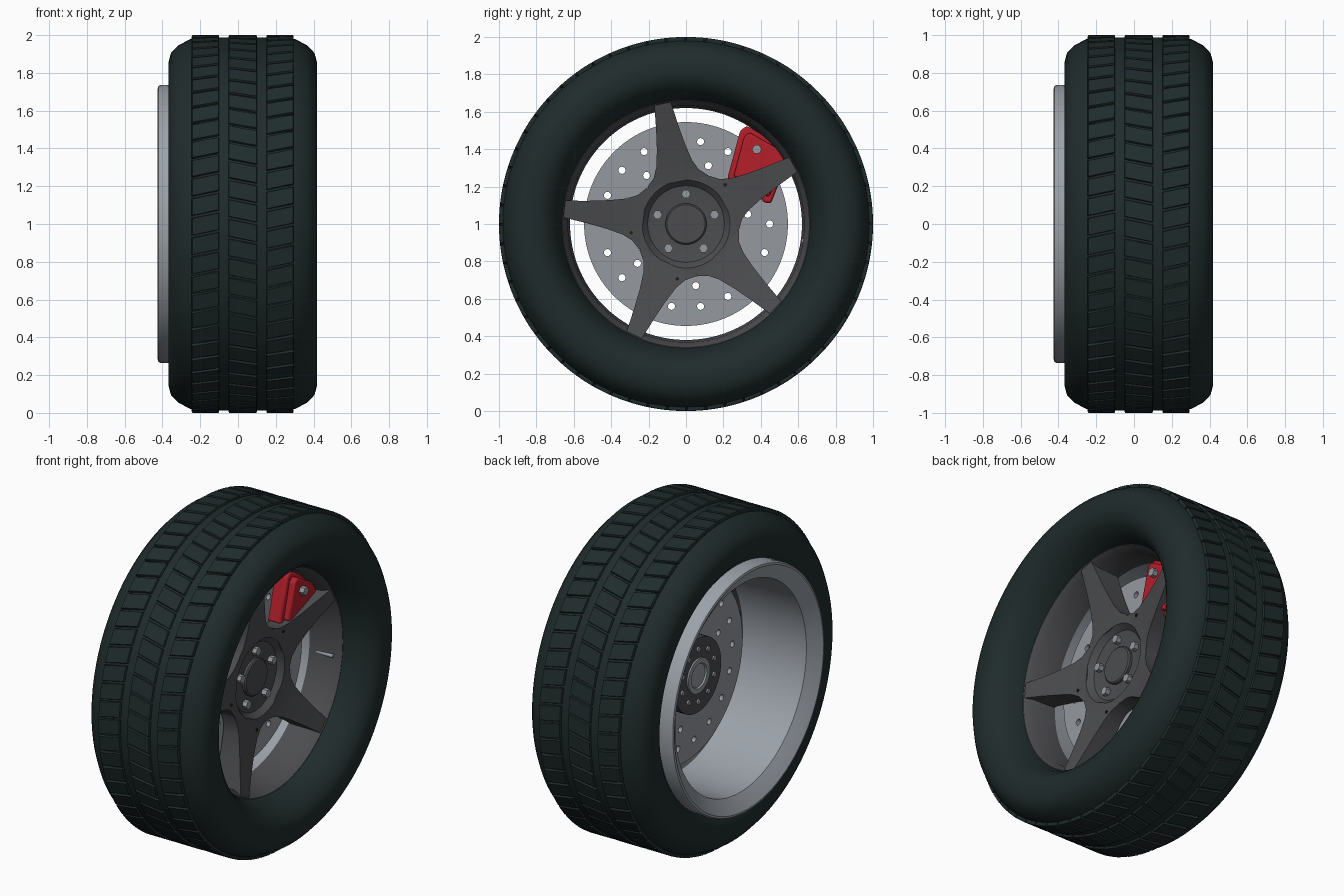
import bpy, bmesh
from math import cos, sin, radians
from mathutils import Vector

if "Cube" in bpy.data.objects:
    bpy.data.objects.remove(bpy.data.objects["Cube"])


def material(name, r, g, b, rough=0.6):
    m = bpy.data.materials.new(name)
    m.use_nodes = True
    m.diffuse_color = (r, g, b, 1)
    bsdf = m.node_tree.nodes["Principled BSDF"]
    bsdf.inputs["Base Color"].default_value = (r, g, b, 1)
    bsdf.inputs["Roughness"].default_value = rough
    return m


RUBBER = material("dark rubber", 0.014, 0.0245, 0.0245)
DARK = material("dark grey metal", 0.072, 0.073, 0.079)
SILVER = material("silver metal", 0.33, 0.36, 0.40)
STEEL = material("brake steel", 0.30, 0.32, 0.345)
RED = material("red paint", 0.46, 0.014, 0.024)
BLACK = material("black", 0.01, 0.01, 0.01)


def polar(x, r, deg, centre=(0, 1)):
    a = radians(deg)
    return Vector((x, centre[0] + r * cos(a), centre[1] + r * sin(a)))


def finish(name, bm, mat, bevel=0, smooth=True):
    bmesh.ops.remove_doubles(bm, verts=bm.verts, dist=1e-5)
    bmesh.ops.recalc_face_normals(bm, faces=bm.faces)
    me = bpy.data.meshes.new(name)
    bm.to_mesh(me)
    bm.free()
    ob = bpy.data.objects.new(name, me)
    bpy.context.collection.objects.link(ob)
    me.materials.append(mat)
    bpy.ops.object.select_all(action="DESELECT")
    ob.select_set(True)
    bpy.context.view_layer.objects.active = ob
    if smooth:
        bpy.ops.object.shade_smooth_by_angle(angle=radians(32))
    if bevel:
        mod = ob.modifiers.new("bevel", "BEVEL")
        mod.width, mod.segments = bevel, 2
    return ob


def spin(bm, profile, seg=96, centre=(0, 1)):
    """Revolve a closed (x, radius) profile about the axle direction."""
    rings = [[bm.verts.new(polar(x, max(r, 1e-7), 360 * i / seg, centre)) for x, r in profile]
             for i in range(seg)]
    n = len(profile)
    for i in range(seg):
        a, b = rings[i], rings[(i + 1) % seg]
        for j in range(n):
            k = (j + 1) % n
            if profile[j][1] > 0 or profile[k][1] > 0:
                bm.faces.new((a[j], a[k], b[k], b[j]))


def lathe(name, profile, mat, seg=96, smooth=True):
    bm = bmesh.new()
    spin(bm, profile, seg)
    return finish(name, bm, mat, smooth=smooth)


def studs(name, x0, x1, r, spots, mat, seg=12, smooth=True):
    """Small cylinders along x at (radius, angle) spots."""
    bm = bmesh.new()
    for rad, deg in spots:
        p = polar(0, rad, deg)
        spin(bm, [(x0, 0), (x0, r), (x1, r), (x1, 0)], seg, (p.y, p.z))
    return finish(name, bm, mat, smooth=smooth)


def prism(name, outline, x0, x1, mat, bevel):
    bm = bmesh.new()
    lo = [bm.verts.new((x0, y, 1 + z)) for y, z in outline]
    hi = [bm.verts.new((x1, y, 1 + z)) for y, z in outline]
    bm.faces.new(lo)
    bm.faces.new(hi)
    for i in range(len(lo)):
        k = (i + 1) % len(lo)
        bm.faces.new((lo[i], lo[k], hi[k], hi[i]))
    return finish(name, bm, mat, bevel)


# Tyre carcass, mirrored about its own middle plane
MID = 0.025
side = [(0.19, 0.655), (0.24, 0.668), (0.30, 0.69), (0.35, 0.725), (0.385, 0.77), (0.393, 0.81),
        (0.392, 0.86), (0.38, 0.905), (0.342, 0.945), (0.28, 0.978), (0.2, 0.987)]
lathe("tyre", [(MID + x, r) for x, r in side] + [(MID - x, r) for x, r in reversed(side)],
      RUBBER, 128)

# Tread blocks: three rows of slanted blocks
COUNT = 60
STEP = 360 / COUNT
bm = bmesh.new()
for row, (x0, x1, slant) in enumerate([(-0.245, -0.10, -1), (-0.05, 0.10, 1), (0.15, 0.295, -1)]):
    for i in range(COUNT):
        base = i * STEP + row * STEP / 3
        corners = []
        for r, inset in ((0.97, 0), (0.994, 0), (1.0, 0.003)):
            gap = STEP * 0.44 - inset * 50
            corners.append([bm.verts.new(polar(x, r, base + s * gap + t * slant * 0.85))
                            for x, t, s in ((x0 + inset, -1, -1), (x1 - inset, 1, -1),
                                            (x1 - inset, 1, 1), (x0 + inset, -1, 1))])
        for lower, upper in zip(corners, corners[1:]):
            for j in range(4):
                k = (j + 1) % 4
                bm.faces.new((lower[j], lower[k], upper[k], upper[j]))
        bm.faces.new(corners[2])
finish("tread_blocks", bm, RUBBER, smooth=False)

# Rim: silver barrel with the rear lip, dark front seat
lathe("rim_barrel", [(-0.31, 0.735), (-0.41, 0.737), (-0.422, 0.73), (-0.425, 0.718), (-0.418, 0.705),
                     (-0.37, 0.632), (0.05, 0.62), (0.05, 0.64), (-0.31, 0.66)], SILVER)
lathe("rim_front", [(0.05, 0.62), (0.2, 0.632), (0.245, 0.66), (0.245, 0.675), (0.05, 0.645)], DARK)

# Five deep spokes growing out of one open-centred star
stations = [(0.23, 0.168), (0.275, 0.122), (0.33, 0.097), (0.42, 0.077), (0.53, 0.06), (0.655, 0.045)]
BACK = 0.06
bm = bmesh.new()
for n in range(5):
    turn = radians(29 + 72 * n)
    rows = []
    for along, half in stations:
        front = 0.15 + 0.09 * ((along - 0.23) / 0.425) ** 1.2
        rows.append([bm.verts.new((x, along * cos(turn) - w * sin(turn),
                                   1 + along * sin(turn) + w * cos(turn)))
                     for x, w in ((front, -half), (front, half), (BACK, half), (BACK, -half))])
    for a, b in zip(rows, rows[1:]):
        for j in range(4):
            k = (j + 1) % 4
            bm.faces.new((a[j], a[k], b[k], b[j]))
    bm.faces.new(rows[0])
    bm.faces.new(rows[-1])
finish("spokes", bm, DARK)
studs("spoke_dimples", 0.14, 0.163, 0.009, [(0.297, 45), (0.297, 189), (0.297, 261)], BLACK)

# Hub pocket with cap and wheel nuts
lathe("hub", [(0.045, 0), (0.045, 0.28), (0.15, 0.28), (0.15, 0.235), (0.117, 0.205), (0.105, 0.12),
              (0.105, 0)], DARK, 64)
lathe("centre_cap", [(0.09, 0), (0.09, 0.11), (0.12, 0.11), (0.127, 0.102), (0.127, 0)], DARK, 48)
studs("wheel_nuts", 0.09, 0.14, 0.025, [(0.16, 90 + 72 * n) for n in range(5)], STEEL, 6)

# Drilled brake disc
disc = lathe("brake_disc", [(0.0, 0), (0.0, 0.545), (0.05, 0.545), (0.05, 0)], STEEL, smooth=False)
holes = [(0.447, 20 * n) for n in range(18)] + [(0.334, a) for a in (9, 69, 129, 159, 219, 279)]
cutter = studs("disc_drill", -0.1, 0.15, 0.019, holes, STEEL, 16, smooth=False)
cutter.hide_render = True
cut = disc.modifiers.new("holes", "BOOLEAN")
cut.operation, cut.object, cut.solver = "DIFFERENCE", cutter, "EXACT"
bpy.context.view_layer.objects.active = disc
bpy.ops.object.modifier_apply(modifier="holes")
bpy.data.objects.remove(cutter)

# Rear hub flange and axle socket
lathe("rear_flange", [(0.01, 0.09), (0.01, 0.225), (-0.08, 0.225), (-0.08, 0.09)], DARK, 48)
lathe("axle_socket", [(0.01, 0), (0.01, 0.105), (-0.09, 0.105), (-0.09, 0.075), (-0.08, 0.07),
                      (-0.08, 0)], STEEL, 48)
studs("rear_studs", -0.09, -0.07, 0.015, [(0.16, 90 + 36 * n) for n in range(10)], STEEL)

# Brake caliper: body, raised plate and bolts
outline = [(0.22, 0.24), (0.29, 0.50), (0.325, 0.525), (0.50, 0.425), (0.55, 0.35),
           (0.49, 0.20), (0.455, 0.11), (0.415, 0.115), (0.37, 0.19)]
prism("caliper_body", outline, -0.04, 0.13, RED, 0.012)
cy, cz = 0.41, 0.325
prism("caliper_plate", [(cy + (y - cy) * 0.82, cz + (z - cz) * 0.82) for y, z in outline],
      0.12, 0.165, RED, 0.01)
studs("caliper_bolts", 0.15, 0.195, 0.026, [(0.55, 46.5), (0.55, 26)], STEEL, 6)

# Tyre valve
studs("valve", 0.09, 0.205, 0.012, [(0.635, -8)], SILVER)
